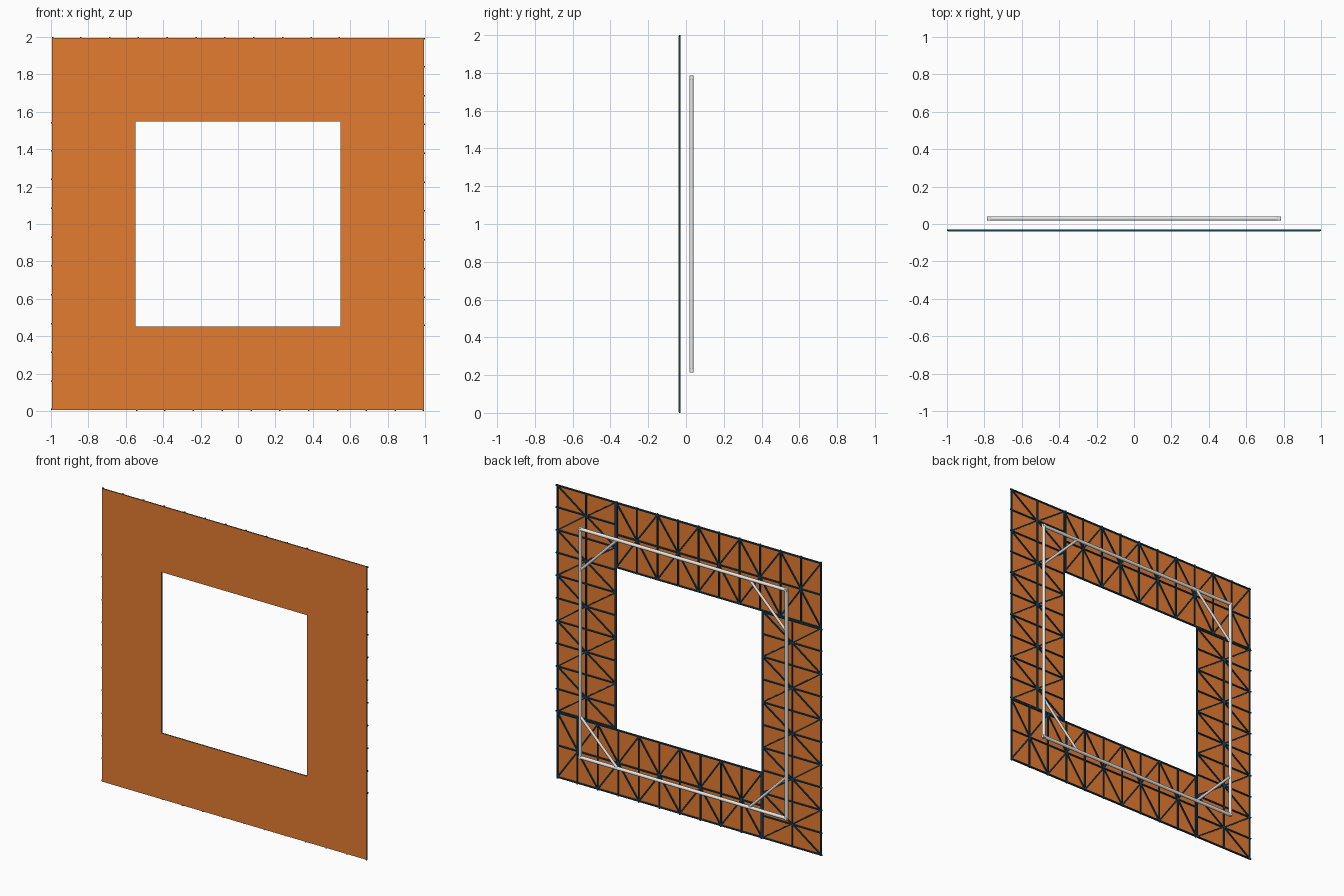
import bpy, bmesh
from mathutils import Vector, Matrix

cube = bpy.data.objects.get("Cube")
if cube:
    bpy.data.objects.remove(cube, do_unlink=True)


def material(name, color):
    m = bpy.data.materials.new(name)
    m.use_nodes = True
    m.diffuse_color = (*color, 1)
    m.node_tree.nodes["Principled BSDF"].inputs["Base Color"].default_value = (*color, 1)
    return m


ORANGE = material("orange panel", (0.78, 0.202, 0.031))
NAVY = material("dark navy steel", (0.010, 0.050, 0.095))
GREY = material("light grey tube", (0.85, 0.86, 0.86))

OUT, HOLE = 0.995, 0.547       # half sizes of the board and its opening
MID = 0.775                    # centre line of each side
CELLS = 10


def finish(bm, name, mat):
    me = bpy.data.meshes.new(name)
    bm.to_mesh(me)
    bm.free()
    me.materials.append(mat)
    ob = bpy.data.objects.new(name, me)
    ob.location.z = 1
    bpy.context.collection.objects.link(ob)
    return ob


def along(a, b, y, turn):
    """Matrix and length of a piece between two (x, z) points."""
    a, b = (turn @ Vector((p[0], y, p[1])) for p in (a, b))
    d = b - a
    rot = d.to_track_quat('Z', 'Y').to_matrix().to_4x4()
    return Matrix.Translation((a + b) / 2) @ rot, d.length


def bar(bm, a, b, width, turn):
    m, length = along(a, b, -0.0335, turn)
    bmesh.ops.create_cube(bm, size=1, matrix=m @ Matrix.Diagonal((width, 0.008, length, 1)))


def tube(bm, a, b, radius, turn):
    m, length = along(a, b, 0.029, turn)
    bmesh.ops.create_cone(bm, cap_ends=True, segments=16, radius1=radius, radius2=radius,
                          depth=length, matrix=m)


# Four identical sides turned around the opening like a pinwheel
panels, lattice, frame, braces = (bmesh.new() for _ in range(4))
step = (OUT + HOLE) / CELLS
inset = 0.005
for k in range(4):
    turn = Matrix.Rotation(k * 1.5707963, 4, 'Y')

    # face panel, running from the top edge to the foot of the opening
    m = turn @ Matrix.Translation((MID - 0.004, -0.0385, (OUT - HOLE) / 2))
    bmesh.ops.create_cube(panels, size=1, matrix=m @ Matrix.Diagonal(
        (OUT - HOLE, 0.002, OUT + HOLE, 1)))

    # long rails
    for x in (HOLE + inset, MID, OUT - inset):
        bar(lattice, (x, OUT), (x, -HOLE), 0.009, turn)
    # rungs, just proud of the outer edge, and alternating diagonals
    for i in range(CELLS + 1):
        z = min(max(OUT - i * step, -HOLE + inset), OUT - inset)
        bar(lattice, (HOLE, z), (1.0, z), 0.008, turn)
        if i < CELLS:
            za, zb = (z, z - step) if i % 2 else (z - step, z)
            for edge in (HOLE + inset, OUT - inset):
                bar(lattice, (MID, za), (edge, zb), 0.007, turn)

    # rear tube and its corner brace
    tube(frame, (MID, -MID - 0.01), (MID, MID + 0.01), 0.0115, turn)
    tube(braces, (MID, MID - 0.28), (MID - 0.28, MID), 0.009, turn)

finish(panels, "face_panels", ORANGE)
finish(lattice, "backing_lattice", NAVY)
for ob in (finish(frame, "rear_tube_frame", GREY), finish(braces, "corner_braces", GREY)):
    bpy.ops.object.select_all(action='DESELECT')
    ob.select_set(True)
    bpy.context.view_layer.objects.active = ob
    bpy.ops.object.shade_smooth_by_angle()
